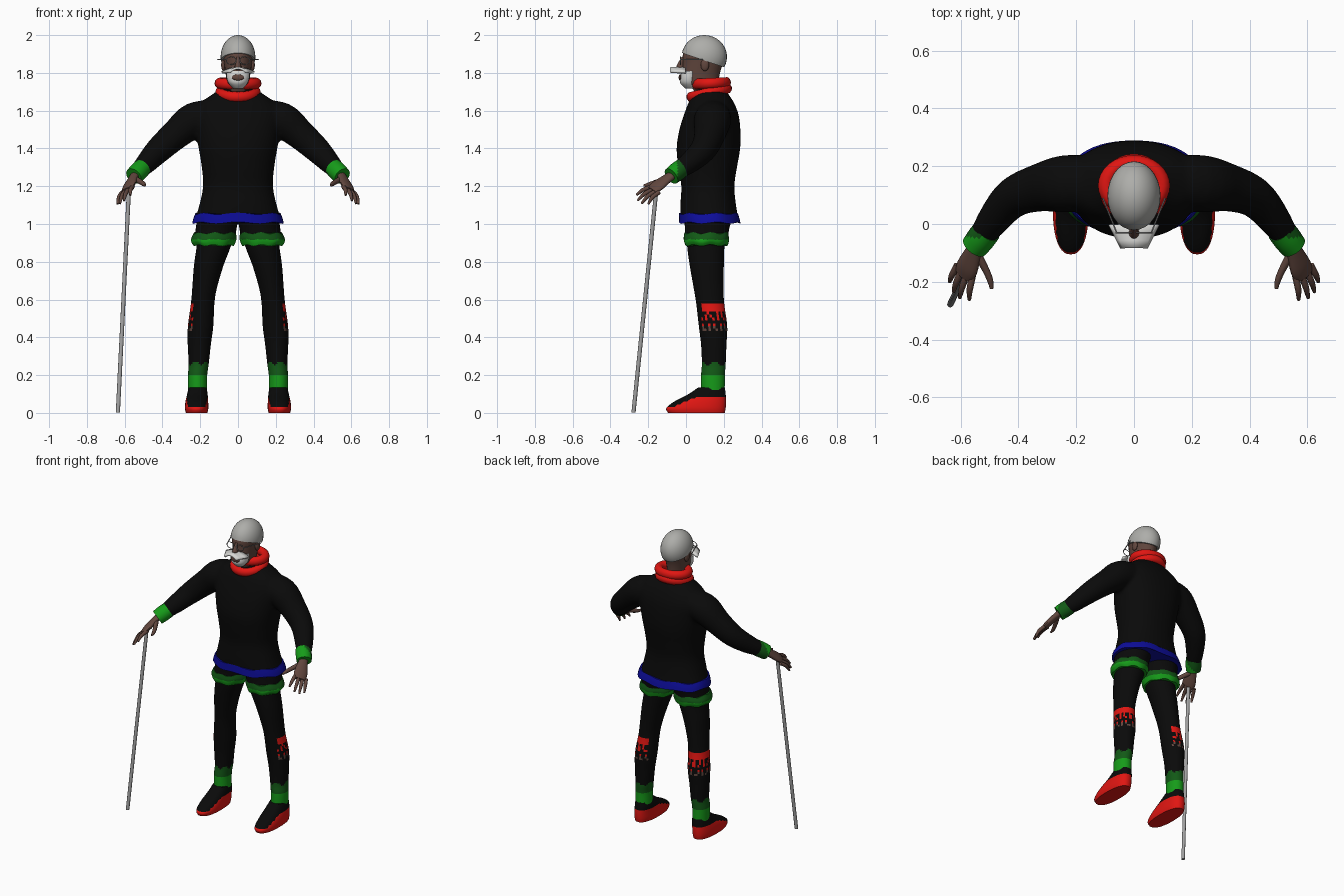
import bpy, bmesh, math
from mathutils import Vector, Matrix

old = bpy.data.objects.get("Cube")
if old:
    bpy.data.objects.remove(old)


def material(name, *rgb):
    m = bpy.data.materials.new(name)
    m.use_nodes = True
    m.diffuse_color = (*rgb, 1)
    m.node_tree.nodes["Principled BSDF"].inputs["Base Color"].default_value = (*rgb, 1)
    return m


black = material("black cloth", .003, .003, .003)
red = material("red", .75, .008, .006)
green = material("green", .008, .33, .01)
dark_green = material("dark green", .006, .1, .008)
blue = material("blue", .004, .004, .32)
skin = material("brown skin", .12, .062, .048)
grey = material("grey cap", .42, .42, .4)
white = material("white hair", .68, .68, .66)
metal = material("cane metal", .36, .36, .36)
parts = []


def finish(name, bm, mats, paint=None):
    bmesh.ops.recalc_face_normals(bm, faces=bm.faces)
    if paint:
        for f in bm.faces:
            f.material_index = paint(f.calc_center_median())
    me = bpy.data.meshes.new(name)
    bm.to_mesh(me)
    bm.free()
    for m in mats:
        me.materials.append(m)
    ob = bpy.data.objects.new(name, me)
    bpy.context.collection.objects.link(ob)
    parts.append(ob)
    return ob


def spline(keys, steps):
    """Smooth curve through tuples of any length."""
    out = []
    for i in range(len(keys) - 1):
        p = [keys[max(0, min(len(keys) - 1, i + k))] for k in (-1, 0, 1, 2)]
        for s in range(steps):
            t = s / steps
            out.append([b + .5 * t * (c - a + t * (2*a - 5*b + 4*c - d + t * (3*(b - c) + d - a)))
                        for a, b, c, d in zip(*p)])
    return out + [list(keys[-1])]


def loft(name, keys, mats, n=24, steps=4, wide=None, power=1, paint=None, wave=0):
    """Skin rings (x, y, z, half width, half depth); level rings unless wide is given."""
    bm = bmesh.new()
    rows = spline(keys, steps)
    rings = []
    for i, (x, y, z, a, b) in enumerate(rows):
        u, v = Vector((1, 0, 0)), Vector((0, 1, 0))
        if wide:
            t = Vector(rows[min(i + 1, len(rows) - 1)][:3]) - Vector(rows[max(i - 1, 0)][:3])
            t.normalize()
            u = Vector(wide)
            u = (u - t * u.dot(t)).normalized()
            v = t.cross(u)
        ring = []
        for k in range(n):
            ang = math.tau * k / n
            c, s = math.cos(ang), math.sin(ang)
            co = Vector((x, y, z)) + u * max(a, .001) * math.copysign(abs(c) ** power, c)
            co += v * max(b, .001) * math.copysign(abs(s) ** power, s)
            co.z += wave * math.sin(7 * ang)
            ring.append(bm.verts.new(co))
        rings.append(ring)
    for r, q in zip(rings, rings[1:]):
        for k in range(n):
            bm.faces.new((r[k], r[k - 1], q[k - 1], q[k]))
    bm.faces.new(rings[0])
    bm.faces.new(rings[-1])
    return finish(name, bm, mats, paint)


def body(*rows):
    """Turn (z, front, back, half width) into level rings."""
    return [(0, (f + b) / 2, z, w, (b - f) / 2) for z, f, b, w in rows]


def ball(name, loc, size, mat, cut=None):
    bm = bmesh.new()
    bmesh.ops.create_uvsphere(bm, u_segments=28, v_segments=20, radius=1,
                              matrix=Matrix.LocRotScale(Vector(loc), None, Vector(size)))
    if cut:
        bmesh.ops.bisect_plane(bm, geom=bm.verts[:] + bm.edges[:] + bm.faces[:],
                               plane_co=cut[0], plane_no=cut[1], clear_inner=True)
        bmesh.ops.holes_fill(bm, edges=[e for e in bm.edges if e.is_boundary])
    return finish(name, bm, [mat])


def torus(name, loc, major, minor, rot, scale, mat):
    bpy.ops.mesh.primitive_torus_add(location=loc, rotation=rot, major_radius=major,
                                     minor_radius=minor, major_segments=32, minor_segments=10)
    ob = bpy.context.object
    ob.name, ob.scale = name, scale
    ob.data.materials.append(mat)
    parts.append(ob)


# Sweater: torso and sleeves fused into one skin
torso = loft("sweater", body(
    (1.01, -.03, .28, .232), (1.1, -.03, .265, .205), (1.2, -.025, .256, .185),
    (1.3, -.04, .27, .192), (1.4, -.05, .287, .208), (1.5, -.035, .288, .225),
    (1.58, -.01, .278, .232), (1.64, .012, .255, .2), (1.68, .035, .23, .145),
    (1.72, .06, .2, .09)), [black], n=40, power=.88)
sleeves = [loft("sleeve", [
    (s * .1, .15, 1.575, .08, .08), (s * .23, .14, 1.55, .1, .095),
    (s * .33, .125, 1.473, .083, .08), (s * .42, .09, 1.392, .07, .07),
    (s * .49, .01, 1.318, .056, .056), (s * .53, -.05, 1.277, .044, .044)],
    [black], wide=(0, 1, 0)) for s in (1, -1)]
bpy.ops.object.select_all(action='DESELECT')
for ob in [torso] + sleeves:
    ob.select_set(True)
bpy.context.view_layer.objects.active = torso
for ob in sleeves:
    parts.remove(ob)
bpy.ops.object.join()
remesh = torso.modifiers.new("Fuse", 'REMESH')
remesh.mode, remesh.voxel_size, remesh.use_smooth_shade = 'VOXEL', .012, True
soften = torso.modifiers.new("Soften", 'SMOOTH')
soften.iterations = 6

loft("sweater_hem", body((1.055, -.036, .277, .226), (1.03, -.037, .284, .236),
     (1.006, -.038, .289, .242)), [blue], n=56, power=.88, wave=.005)

# Head, face and cap
loft("head", body((1.66, .06, .19, .07), (1.725, .03, .175, .06), (1.75, -.015, .172, .06),
     (1.8, -.02, .18, .066), (1.85, -.018, .195, .074), (1.9, -.016, .205, .08),
     (1.95, .01, .19, .07), (1.98, .06, .15, .03)), [skin], n=28)
ball("cap", (0, .097, 1.885), (.092, .12, .115), grey, ((0, -.02, 1.905), (0, .08, .235)))
loft("nose", [(0, -.012, 1.885, .008, .01), (0, -.028, 1.85, .013, .016),
     (0, -.03, 1.83, .018, .02), (0, -.018, 1.815, .01, .01)], [skin], n=12)
loft("beard", [(0, .025, 1.718, .025, .03), (0, .016, 1.745, .05, .046),
     (0, .016, 1.775, .06, .048), (0, .022, 1.81, .062, .045)], [white])
ball("mouth", (0, -.031, 1.776), (.032, .008, .016), skin)

# Flared moustache, an arched sheet
bm = bmesh.new()
sheet = []
for j in range(4):
    w, y = .086 - .014 * j, -.002 - .027 * j
    sheet.append([bm.verts.new((w * k / 5, y, 1.825 - .022 * (k / 5) ** 2)) for k in range(-5, 6)])
for a, b in zip(sheet, sheet[1:]):
    for k in range(10):
        bm.faces.new((a[k], a[k + 1], b[k + 1], b[k]))
thick = finish("moustache", bm, [white]).modifiers.new("Thickness", 'SOLIDIFY')
thick.thickness, thick.offset = .012, 0

# Rolled scarf
torus("scarf_lower", (0, .123, 1.695), .095, .026, (.24, 0, 0), (1, 1.02, 1.1), red)
torus("scarf_upper", (0, .133, 1.745), .092, .028, (.05, 0, 0), (1.04, .88, 1.05), red)

for s, side in ((1, "left"), (-1, "right")):
    # Ears and spectacles
    ball(side + "_ear", (s * .077, .1, 1.842), (.012, .022, .032), skin)
    torus(side + "_lens_rim", (s * .036, -.03, 1.865), .026, .0025,
          (math.pi / 2, 0, 0), (1, .8, 1), metal)
    loft(side + "_temple", [(s * .06, -.03, 1.87, .003, .003), (s * .108, .09, 1.87, .003, .003)],
         [metal], n=6, steps=1, wide=(0, 0, 1))

    # Cuff, palm and fingers
    loft(side + "_cuff", [(s * .508, -.022, 1.297, .049, .049), (s * .53, -.05, 1.275, .05, .05),
         (s * .552, -.078, 1.253, .047, .047)], [dark_green, green], wide=(0, 1, 0),
         paint=lambda c: int(c.y < -.045))
    across = (s * .75, .5, -.42)
    loft(side + "_palm", [(s * .54, -.06, 1.267, .024, .022), (s * .557, -.1, 1.24, .032, .02),
         (s * .577, -.15, 1.203, .043, .019), (s * .59, -.18, 1.178, .036, .013)],
         [skin], n=16, wide=across)
    tips = ((.57, -.262, 1.153), (.603, -.256, 1.124), (.625, -.235, 1.108), (.638, -.2, 1.105))
    for i, tip in enumerate(tips):
        root = Vector((.558 + .018 * i, -.175 + .011 * i, 1.198 - .01 * i))
        end = Vector(tip)
        mid = root.lerp(end, .55) + Vector((.004, -.004, .008))
        loft(side + "_finger", [(s * p.x, p.y, p.z, r, r) for p, r in
             ((root, .012), (mid, .011), (end, .006))], [skin], n=10, wide=across)
    loft(side + "_thumb", [(s * .545, -.1, 1.24, .016, .016), (s * .515, -.155, 1.222, .014, .013),
         (s * .498, -.195, 1.21, .011, .011), (s * .493, -.224, 1.203, .006, .006)],
         [skin], n=10, wide=(0, 0, 1))

    # Leg with sock and ragged calf stripes
    def leg_paint(c):
        outer = (c.x * s - .2) * 1.2 + (c.y - .12)
        ang = int(math.atan2(c.y - .14, c.x * s - .2) * 5 + 20)
        row = int(c.z / .015)
        if c.z < .2:
            return 1
        if c.z < .262 + .01 * math.sin(ang):
            return 2
        if outer > .01 and .54 < c.z < .578:
            return 3
        if outer > .01 and .43 < c.z <= .54 and (ang * 2 + row // 2) % 5 < 2:
            return 0 if row % 4 == 0 else 4 if c.z < .46 else 3
        return 0

    loft(side + "_leg", [
        (s * .11, .115, 1.03, .1, .11), (s * .125, .105, .9, .092, .1),
        (s * .155, .11, .78, .078, .09), (s * .177, .12, .66, .065, .079),
        (s * .187, .128, .58, .062, .074), (s * .198, .143, .46, .067, .075),
        (s * .205, .147, .36, .061, .067), (s * .208, .147, .26, .053, .063),
        (s * .214, .143, .2, .051, .063), (s * .214, .143, .12, .05, .062)],
        [black, green, dark_green, red, skin], n=36, steps=8, paint=leg_paint)

    # Shorts and their two-tone trim
    loft(side + "_shorts", [(s * .105, .12, 1.04, .11, .13), (s * .115, .112, .98, .108, .118),
         (s * .122, .108, .935, .108, .115)], [black], n=32)
    loft(side + "_shorts_trim", [(s * .122, .108, .952, .111, .116), (s * .127, .108, .925, .12, .12),
         (s * .13, .107, .905, .117, .118), (s * .128, .107, .887, .106, .112)],
         [dark_green, green], n=40, wave=.005, paint=lambda c: int(c.z < .918))

    # Shoe with raised sole
    loft(side + "_shoe", [(s * .219, .055, 0, .057, .15), (s * .219, .053, .025, .062, .157),
         (s * .218, .075, .06, .06, .137), (s * .215, .112, .1, .054, .098),
         (s * .214, .135, .135, .047, .07)], [black, red], n=40, steps=5, power=.85,
         paint=lambda c: int(c.z < min(.08, .032 + .4 * max(0, c.y + .07))))

# Walking cane
loft("cane", [(-.636, -.278, .001, .011, .011), (-.578, -.158, 1.17, .011, .011)],
     [metal], n=12, steps=1)

bpy.ops.object.select_all(action='DESELECT')
for ob in parts:
    ob.select_set(True)
bpy.context.view_layer.objects.active = torso
bpy.ops.object.shade_smooth_by_angle(angle=math.radians(45))
